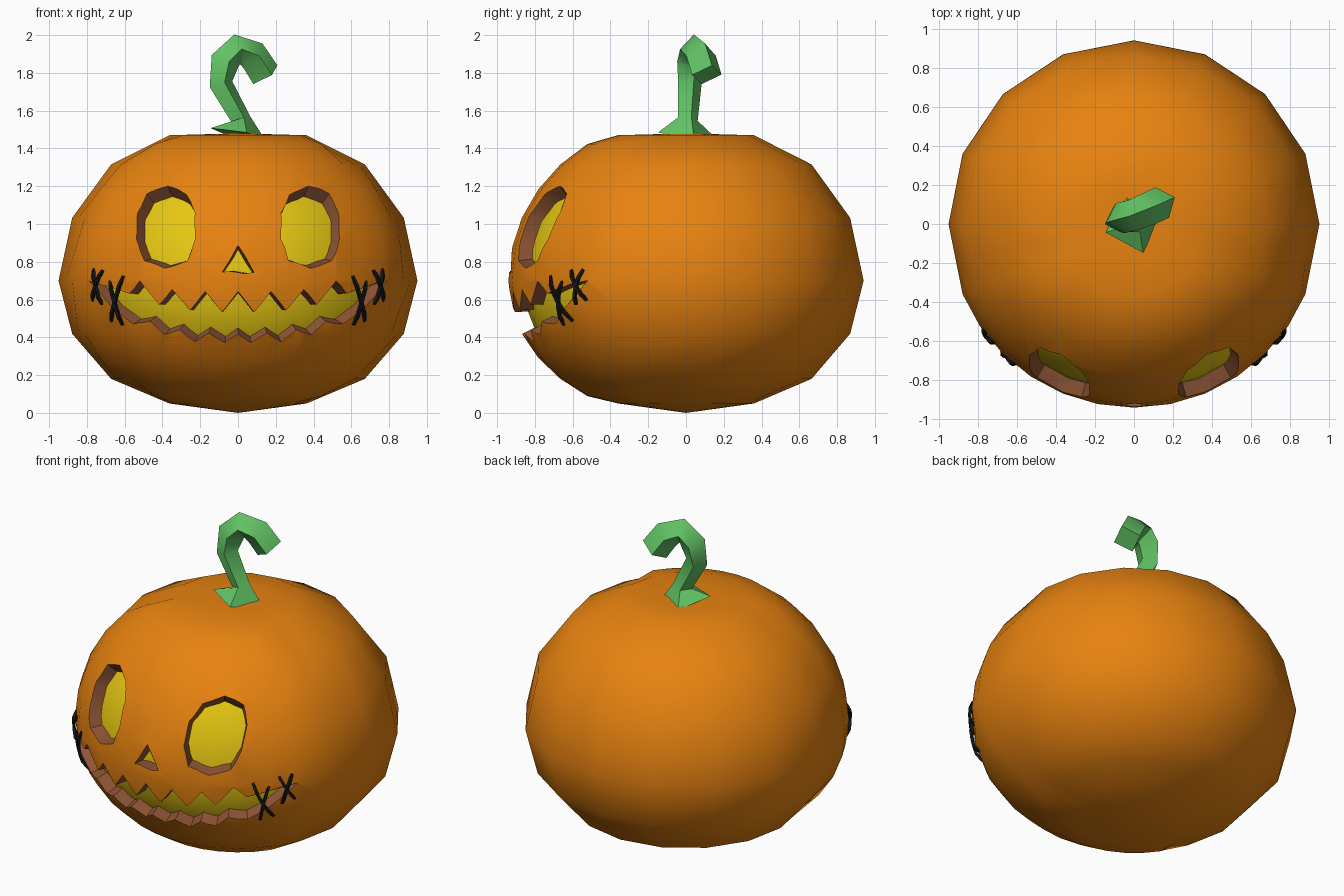
import bpy, bmesh, math
from mathutils import Vector

if "Cube" in bpy.data.objects:
    bpy.data.objects.remove(bpy.data.objects["Cube"])

C = Vector((0, 0, 0.70))          # widest level of the pumpkin


def material(name, rgb):
    m = bpy.data.materials.new(name)
    m.diffuse_color = (*rgb, 1)
    m.use_nodes = True
    m.node_tree.nodes["Principled BSDF"].inputs["Base Color"].default_value = m.diffuse_color
    return m


ORANGE = material("orange skin", (0.80, 0.225, 0.005))
BROWN = material("brown flesh", (0.27, 0.09, 0.035))
YELLOW = material("yellow glow", (0.80, 0.58, 0.006))
GREEN = material("green stem", (0.12, 0.54, 0.125))
BLACK = material("black thread", (0.008, 0.008, 0.008))


def make_object(name, bm, mats, index=0):
    bmesh.ops.remove_doubles(bm, verts=bm.verts, dist=1e-5)
    bmesh.ops.recalc_face_normals(bm, faces=bm.faces)
    for f in bm.faces:
        f.material_index = index
    me = bpy.data.meshes.new(name)
    bm.to_mesh(me)
    bm.free()
    ob = bpy.data.objects.new(name, me)
    bpy.context.collection.objects.link(ob)
    for m in mats:
        me.materials.append(m)
    return ob


def smooth(ob, degrees):
    bpy.ops.object.select_all(action='DESELECT')
    ob.select_set(True)
    bpy.context.view_layer.objects.active = ob
    bpy.ops.object.shade_smooth_by_angle(angle=math.radians(degrees))


def height(s):
    return 0.87 if s > 0 else 0.735


def grid_point(i, j):
    """Point on the round body: ring i of 16, segment j of 32."""
    phi = math.pi * (i / 16 - 0.5)
    a = math.tau * j / 32
    r = 0.95 * math.cos(phi)
    z = min(1.47, max(0.05, C.z + height(phi) * math.sin(phi)))
    if i in (0, 16):
        r, z = 0, (0.0 if i == 0 else 1.48)
    return Vector((r * math.cos(a), r * math.sin(a) * 0.99, z))


def body_point(i, j, scale):
    p = grid_point(i, j)
    if p.y > -0.25:               # coarser facets away from the face
        p = sum((grid_point(a, b) for a in (i - i % 2, i + i % 2)
                 for b in (j - j % 2, j + j % 2)), Vector()) / 4
    return C + (p - C) * scale


def body(name, scale, mats):
    bm = bmesh.new()
    rings = [[bm.verts.new(body_point(i, j, scale)) for j in range(32)] for i in range(17)]
    for i in range(16):
        for j in range(32):
            k = (j + 1) % 32
            bm.faces.new((rings[i][j], rings[i][k], rings[i + 1][k], rings[i + 1][j]))
    bmesh.ops.remove_doubles(bm, verts=bm.verts, dist=1e-5)
    return make_object(name, bm, mats)


def on_surface(x, z, scale=1.0):
    """Front surface point seen at (x, z), pushed in or out by scale."""
    r2 = 0.95 ** 2 * (1 - ((z - C.z) / height(z - C.z)) ** 2)
    p = Vector((x, -0.99 * math.sqrt(max(r2 - x * x, 0)), z))
    return C + (p - C) * scale


def hole(bm, tops, bottoms):
    """Tapered cutter from paired top and bottom outline points."""
    def layer(s):
        f = 1 + (s - 1) * 1.3
        out = []
        for t, b in zip(tops, bottoms):
            pt, pb = on_surface(*t, s), on_surface(*b, s)
            mid = (pt + pb) / 2
            out.append([bm.verts.new(mid + (p - mid) * f) for p in (pt, pb)])
        return out
    o, n = layer(1.15), layer(0.85)
    last = len(o) - 1
    for k in range(last):
        bm.faces.new((o[k][0], o[k + 1][0], o[k + 1][1], o[k][1]))
        bm.faces.new((n[k][0], n[k][1], n[k + 1][1], n[k + 1][0]))
        for e in (0, 1):
            bm.faces.new((o[k][e], n[k][e], n[k + 1][e], o[k + 1][e]))
    for k, pts in ((0, (tops[0], bottoms[0])), (last, (tops[-1], bottoms[-1]))):
        if pts[0] != pts[1]:
            bm.faces.new((o[k][0], o[k][1], n[k][1], n[k][0]))


def flip(pts):
    return [(-x, z) for x, z in reversed(pts)]


def tube(bm, path, radii, sides=4, turn=0.0):
    path = [Vector(p) for p in path]
    tangents = [(path[min(i + 1, len(path) - 1)] - path[max(i - 1, 0)]).normalized()
                for i in range(len(path))]
    prev = Vector((0, 0, 1))
    u = Vector((math.cos(turn), math.sin(turn), 0))
    rings = []
    for p, t, r in zip(path, tangents, radii):
        u = prev.rotation_difference(t) @ u
        u = (u - t * u.dot(t)).normalized()
        v = t.cross(u)
        prev = t
        rings.append([bm.verts.new(p + r * (u * math.cos(a) + v * math.sin(a)))
                      for a in (math.tau * k / sides for k in range(sides))])
    for a, b in zip(rings, rings[1:]):
        for k in range(sides):
            m = (k + 1) % sides
            bm.faces.new((a[k], a[m], b[m], b[k]))
    bm.faces.new(rings[0][::-1])
    bm.faces.new(rings[-1])


# Pumpkin skin and the glowing core just behind it
skin = body("pumpkin_skin", 1.0, [ORANGE, BROWN])
core = body("glowing_core", 0.92, [YELLOW])

# Face cutters: eyes, nose, zigzag mouth
bm = bmesh.new()
eye_top = [(.23, 1.06), (.275, 1.155), (.375, 1.20), (.485, 1.16), (.535, 1.06)]
eye_low = [(.23, .92), (.27, .81), (.39, .77), (.50, .81), (.54, .92)]
hole(bm, eye_top, eye_low)
hole(bm, flip(eye_top), flip(eye_low))
hole(bm, [(-.085, .745), (0, .885), (.085, .745)], [(-.085, .745), (0, .745), (.085, .745)])
lip_top = [(0, .64), (.085, .53), (.175, .64), (.255, .54), (.35, .65), (.42, .57),
           (.52, .695), (.58, .63), (.68, .665), (.79, .70)]
lip_low = [(0, .42), (.07, .37), (.155, .425), (.23, .375), (.31, .44), (.39, .415),
           (.47, .485), (.56, .47), (.66, .55), (.79, .70)]
hole(bm, flip(lip_top[1:]) + lip_top, flip(lip_low[1:]) + lip_low)
cutter = make_object("face_cutter", bm, [ORANGE, BROWN], 1)
cutter.hide_render = True

mod = skin.modifiers.new("carve", 'BOOLEAN')
mod.operation = 'DIFFERENCE'
mod.solver = 'EXACT'
mod.object = cutter
bpy.context.view_layer.objects.active = skin
bpy.ops.object.modifier_apply(modifier=mod.name)
bpy.data.objects.remove(cutter)
smooth(skin, 35)
smooth(core, 60)

# Hooked four-sided stem with a flared base
bm = bmesh.new()
tube(bm, [(0, 0, 1.475), (.015, .01, 1.555), (-.09, .02, 1.74), (-.07, .03, 1.86),
          (-.005, .045, 1.925), (.08, .08, 1.89), (.145, .11, 1.79)],
     [.155, .055, .065, .08, .08, .085, .085], turn=math.radians(17))
stem = make_object("stem", bm, [GREEN])
smooth(stem, 50)

# Crossed stitches at both mouth corners
strokes = [((.72, .755), (.775, .595)), ((.77, .76), (.725, .575)),
           ((.61, .725), (.675, .485)), ((.68, .70), (.615, .465))]
bm = bmesh.new()
for side in (-1, 1):
    for a, b in strokes:
        pts = []
        for k in range(6):
            t = k / 5
            lift = 0.99 if k in (0, 5) else 1.008
            pts.append(on_surface(side * (a[0] + (b[0] - a[0]) * t), a[1] + (b[1] - a[1]) * t, lift))
        tube(bm, pts, [.012] * 6)
make_object("mouth_stitches", bm, [BLACK])
